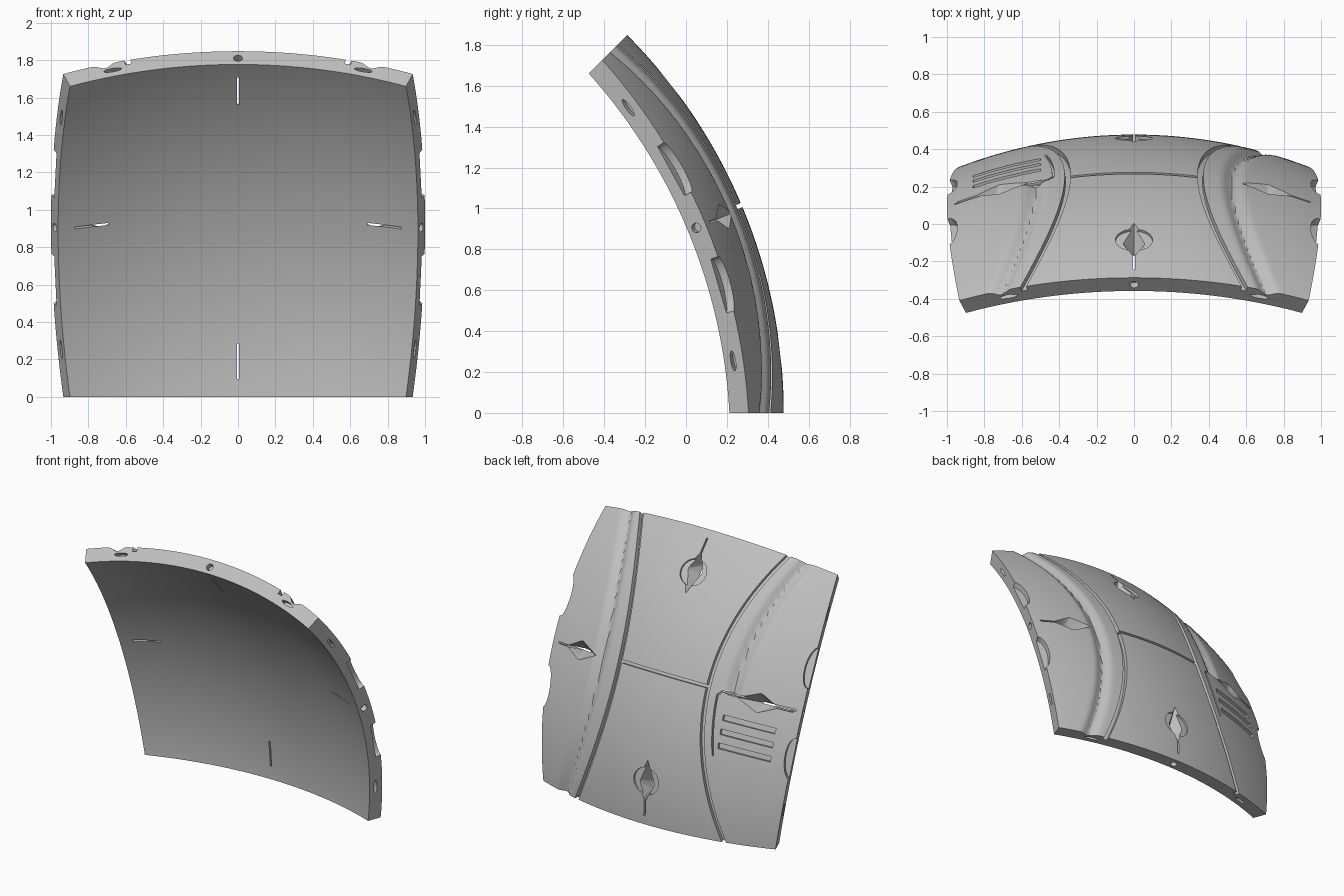
import bpy, bmesh, math
from mathutils import Vector

if "Cube" in bpy.data.objects:
    bpy.data.objects.remove(bpy.data.objects["Cube"], do_unlink=True)

HALF = math.radians(22.5)      # half angle covered by the panel each way
R = 1 / math.sin(HALF)         # outer radius
R_IN = R - 0.1
CENTRE_Y = -2.135
AXIS = Vector((0, math.cos(HALF), math.sin(HALF)))
UP = Vector((0, -math.sin(HALF), math.cos(HALF)))
SIDE = Vector((1, 0, 0))
ORIGIN = Vector((0, CENTRE_Y, 0))

grey = bpy.data.materials.new("panel grey")
grey.use_nodes = True
colour = (0.53, 0.53, 0.53, 1)
grey.diffuse_color = colour
grey.node_tree.nodes["Principled BSDF"].inputs["Base Color"].default_value = colour


def place(x, t, r):
    """Point at radius r above panel position x (across), t (up)."""
    n = math.sqrt(R * R - x * x - t * t)
    return ORIGIN + (SIDE * x + UP * t + AXIS * n) * (r / R)


def finish(bm, name):
    bmesh.ops.recalc_face_normals(bm, faces=bm.faces)
    mesh = bpy.data.meshes.new(name)
    bm.to_mesh(mesh)
    bm.free()
    ob = bpy.data.objects.new(name, mesh)
    bpy.context.collection.objects.link(ob)
    mesh.materials.append(grey)
    return ob


def hull(points, name):
    bm = bmesh.new()
    for p in points:
        bm.verts.new(p)
    bmesh.ops.convex_hull(bm, input=bm.verts)
    return finish(bm, name)


def strip(path, width, depth, name):
    """Groove cutter following a path on the outer surface."""
    bm = bmesh.new()
    rings = []
    for i, p in enumerate(path):
        a, b = Vector(path[max(i - 1, 0)]), Vector(path[min(i + 1, len(path) - 1)])
        d = (b - a).normalized()
        side = Vector((-d.y, d.x)) * width / 2
        l, r = Vector(p) + side, Vector(p) - side
        rings.append([bm.verts.new(place(q.x, q.y, h)) for q, h in
                      ((l, R - depth), (r, R - depth), (r, R + 0.05), (l, R + 0.05))])
    for a, b in zip(rings, rings[1:]):
        for k in range(4):
            bm.faces.new((a[k], a[k - 1], b[k - 1], b[k]))
    bm.faces.new(rings[0])
    bm.faces.new(rings[-1])
    return finish(bm, name)


def disc(x, t, rx, rt, depth, name):
    """Rounded pocket cutter sunk from the outer surface."""
    pts = []
    for k in range(24):
        a = k * math.tau / 24
        for h in (R - depth, R + 0.05):
            pts.append(place(x + rx * math.cos(a), t + rt * math.sin(a), h))
    return hull(pts, name)


def arc_x(t):
    return 0.355 + 0.235 * (t / 0.97) ** 2


def outer_radius(x, t):
    """Outer surface with the soft curved channels pressed in."""
    if x < 0 and t < 0.01:
        return R
    d = abs(abs(x) - 0.53 - 0.19 * (t / 0.97) ** 2) / 0.065
    return R - 0.03 * (0.5 + 0.5 * math.cos(math.pi * d)) if d < 1 else R


# Curved shell: a square patch of a hollow sphere
N = 96
bm = bmesh.new()
layers = []
for outer in (True, False):
    rows = []
    for j in range(N + 1):
        row = []
        for i in range(N + 1):
            d = Vector((math.tan(HALF * (2 * i / N - 1)),
                        math.tan(HALF * (2 * j / N - 1)), 1)).normalized() * R
            row.append(bm.verts.new(place(d.x, d.y, outer_radius(d.x, d.y) if outer else R_IN)))
        rows.append(row)
    layers.append(rows)
    for j in range(N):
        for i in range(N):
            bm.faces.new((rows[j][i], rows[j][i + 1], rows[j + 1][i + 1], rows[j + 1][i]))
top, low = layers
for i in range(N):
    for e in (0, N):
        bm.faces.new((top[e][i], top[e][i + 1], low[e][i + 1], low[e][i]))
        bm.faces.new((top[i][e], top[i + 1][e], low[i + 1][e], low[i][e]))
shell = finish(bm, "curved_panel")

cutters = []

# Seams: two bowed side seams and the short cross seam
for s in (-1, 1):
    path = [(s * arc_x(t), t) for t in [-1.08 + 0.06 * k for k in range(37)]]
    cutters.append(strip(path, 0.03, 0.03, "side_seam"))
    # Long rounded pockets on the side rims
    for t in (-0.31, 0.31):
        cutters.append(disc(s * 0.995, t, 0.05, 0.14, 0.04, "rim_pocket"))
cutters.append(strip([(-0.36 + 0.06 * k, 0.018) for k in range(13)], 0.022, 0.03, "cross_seam"))

# Vent panel outline and its three slots
outline = [(-0.96 + 0.05 * k, 0.012) for k in range(11)]
outline += [(-arc_x(t) - 0.075, t) for t in [-0.02 - 0.05 * k for k in range(9)]]
cutters.append(strip(outline, 0.012, 0.02, "vent_outline"))
for t in (-0.155, -0.25, -0.345):
    cutters.append(strip([(-0.86 + 0.04 * k, t) for k in range(10)], 0.038, 0.025, "vent_slot"))

# Spiked diamond sockets, four around the panel
for k in range(4):
    c, s = round(math.cos(k * math.pi / 2)), round(math.sin(k * math.pi / 2))

    def at(a, b, r):
        return place(a * c - b * s, a * s + b * c, r)
    cutters.append(hull([at(0, 0.54, R + 0.02), at(0, 0.86, R + 0.02),
                         at(0.075, 0.71, R + 0.02), at(-0.075, 0.71, R + 0.02),
                         at(0, 0.74, R_IN - 0.01), at(0, 0.8, R_IN - 0.01)], "diamond_socket"))
    cutters.append(hull([at(x, b, r) for x in (-0.006, 0.006)
                         for b, r in ((0.72, R + 0.02), (0.95, R + 0.02),
                                      (0.72, R_IN - 0.02), (0.9, R_IN - 0.02))], "spike_slit"))
    if c == 0:
        continue
    cutters.append(disc(0, c * 0.71, 0.1, 0.09, 0.014, "round_recess"))

# Peg holes and oval slots in the four rim faces
for k in range(4):
    a = k * math.pi / 2
    for off, length in ((-0.67, 0.05), (0, 0.024), (0.67, 0.05)):
        wide = 0.013 if off else 0.024
        v = Vector((off, math.tan(HALF) * math.sqrt((2.56 ** 2 - off ** 2) / (1 + math.tan(HALF) ** 2)),
                    math.sqrt((2.56 ** 2 - off ** 2) / (1 + math.tan(HALF) ** 2))))
        inward = Vector((0, -math.cos(HALF), math.sin(HALF)))
        along = Vector((1, 0, 0)) if not off else Vector((v.z, 0, -off * math.cos(HALF))).normalized()
        along = (along - inward * along.dot(inward)).normalized()
        across = inward.cross(along)
        pts = []
        for m in range(16):
            q = m * math.tau / 16
            for depth in (-0.03, 0.04):
                p = v + along * length * math.cos(q) + across * wide * math.sin(q) + inward * depth
                x, t = p.x * math.cos(a) - p.y * math.sin(a), p.x * math.sin(a) + p.y * math.cos(a)
                pts.append(ORIGIN + SIDE * x + UP * t + AXIS * p.z)
        cutters.append(hull(pts, "rim_hole"))

# Cut everything out of the shell
bpy.context.view_layer.objects.active = shell
shell.select_set(True)
for cutter in cutters:
    cutter.hide_render = True
    mod = shell.modifiers.new("cut", "BOOLEAN")
    mod.operation = "DIFFERENCE"
    mod.solver = "EXACT"
    mod.object = cutter
    bpy.ops.object.modifier_apply(modifier=mod.name)
    bpy.data.objects.remove(cutter, do_unlink=True)

bpy.ops.object.select_all(action="DESELECT")
shell.select_set(True)
bpy.context.view_layer.objects.active = shell
bpy.ops.object.shade_smooth_by_angle(angle=math.radians(30))
